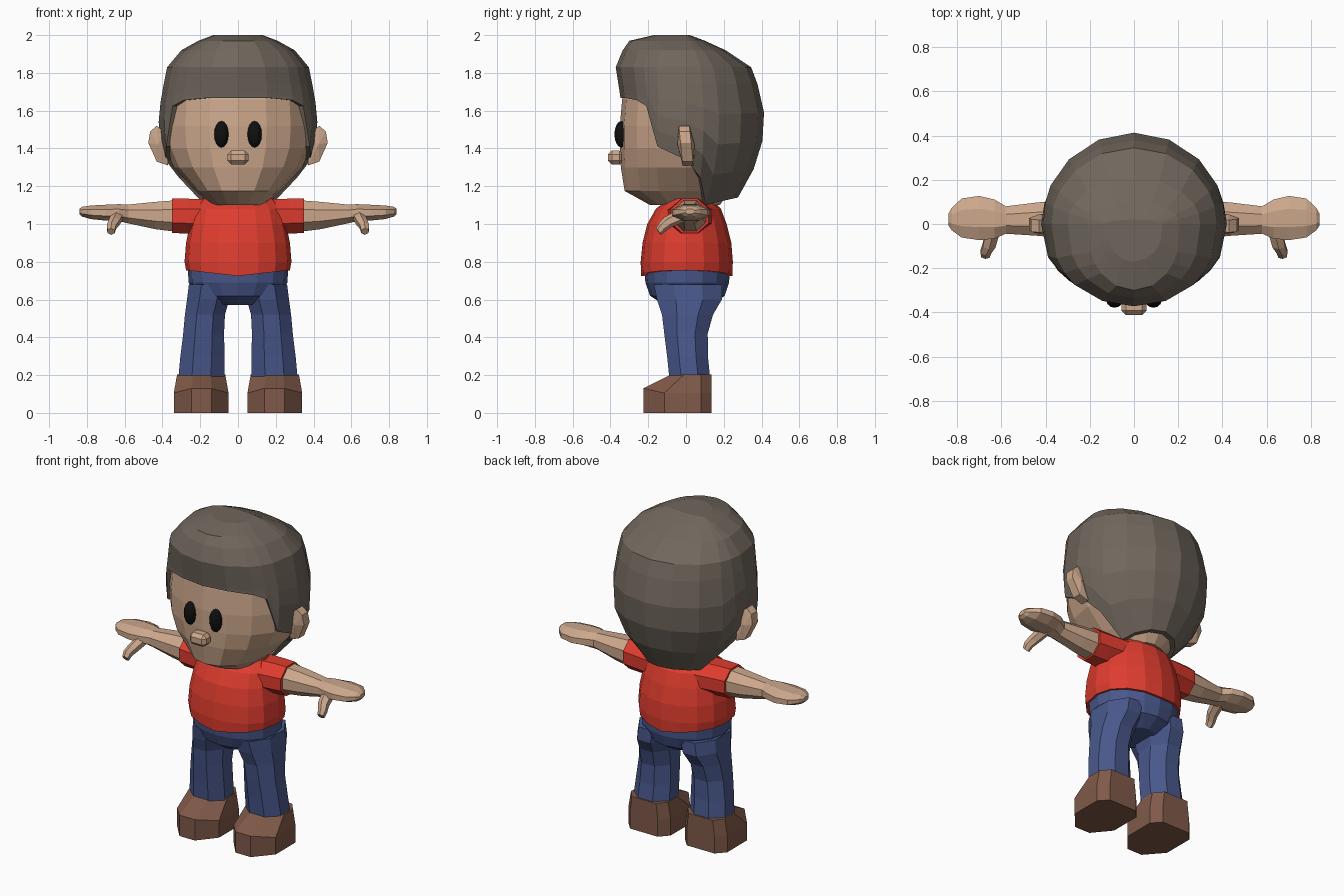
import bpy, bmesh, math
from mathutils import Vector

if "Cube" in bpy.data.objects:
    bpy.data.objects.remove(bpy.data.objects["Cube"])


def material(name, srgb):
    m = bpy.data.materials.new(name)
    lin = [((c / 255 + 0.055) / 1.055) ** 2.4 for c in srgb]
    m.diffuse_color = (*lin, 1)
    m.use_nodes = True
    m.node_tree.nodes["Principled BSDF"].inputs["Base Color"].default_value = m.diffuse_color
    return m


SKIN = material("skin", (205, 168, 140))
HAIR = material("dark_brown_hair", (112, 102, 92))
RED = material("red_cloth", (222, 60, 46))
BLUE = material("blue_denim", (73, 88, 140))
BROWN = material("brown_leather", (128, 90, 73))
BLACK = material("black", (16, 16, 16))


def finish(name, bm, mat, mirror=False, recalc=True):
    if recalc:
        bmesh.ops.recalc_face_normals(bm, faces=bm.faces[:])
    me = bpy.data.meshes.new(name)
    bm.to_mesh(me)
    bm.free()
    me.materials.append(mat)
    ob = bpy.data.objects.new(name, me)
    bpy.context.collection.objects.link(ob)
    if mirror:
        ob.modifiers.new("mirror", 'MIRROR').use_mirror_merge = False
    return ob


def loft(name, rings, mat, mirror=False, open_bottom=False):
    """Skin a stack of equal-length point rings and cap the ends."""
    bm = bmesh.new()
    rows = [[bm.verts.new(p) for p in r] for r in rings]
    n = len(rows[0])
    for a, b in zip(rows, rows[1:]):
        for i in range(n):
            j = (i + 1) % n
            bm.faces.new((a[i], a[j], b[j], b[i]))
    bm.faces.new(rows[-1])
    if not open_bottom:
        bm.faces.new(rows[0][::-1])
    return finish(name, bm, mat, mirror, not open_bottom)


def egg(z, w, front, back, deg, power=0.85):
    """Point on a round cross-section with its own front and back depth."""
    t = math.radians(deg)
    c = math.cos(t)
    y = -front * c ** power if c > 0 else -back * c
    return Vector((w * math.sin(t), y, z))


def lerp_table(table, z):
    if z <= table[0][0]:
        return table[0][1:]
    for a, b in zip(table, table[1:]):
        if z <= b[0]:
            f = (z - a[0]) / (b[0] - a[0])
            return [p + (q - p) * f for p, q in zip(a[1:], b[1:])]
    return table[-1][1:]


STEPS = [i * 22.5 for i in range(16)]

# Head: z, half width, front depth, back depth
head = [(1.10, .14, .19, .18), (1.175, .225, .325, .23), (1.30, .34, .345, .32),
        (1.40, .385, .35, .36), (1.52, .395, .35, .385), (1.66, .385, .338, .375),
        (1.76, .33, .29, .30)]
loft("head", [[egg(*r, d) for d in STEPS] for r in head], SKIN)

# Hair: a shell whose lower edge follows a hairline given per column
shape = [(1.09, .185, .20, .24), (1.14, .225, .26, .275), (1.25, .325, .34, .34),
         (1.35, .392, .36, .385), (1.42, .41, .362, .402), (1.54, .42, .362, .418),
         (1.67, .408, .347, .405), (1.83, .375, .372, .345), (1.92, .30, .335, .21),
         (1.97, .21, .30, .10), (2.0, .13, .17, .02)]
hairline = [(0, 1.668), (22.5, 1.668), (45, 1.655), (57, 1.625), (69, 1.41),
            (90, 1.34), (103, 1.245), (115, 1.10), (135, 1.12), (157.5, 1.135), (180, 1.14)]
columns = hairline + [(360 - d, z) for d, z in hairline[-2:0:-1]]


def hair_point(d, z):
    return egg(z, *lerp_table(shape, z), d)


rows = [[hair_point(d, z) * 0.88 + Vector((0, 0, z * 0.12)) for d, z in columns]]
for k in range(5):
    rows.append([hair_point(d, z + (1.74 - z) * k / 4) for d, z in columns])
for z in (1.83, 1.92, 1.97, 2.0):
    rows.append([hair_point(d, z) for d, _ in columns])
loft("hair", rows, HAIR, open_bottom=True)

# Ears: flattened blades leaning outward
bm = bmesh.new()
outline = [(.37, 1.31), (.43, 1.33), (.475, 1.43), (.465, 1.49), (.43, 1.52), (.38, 1.48)]
for x, z in outline:
    for y in (-.028, .028):
        bm.verts.new((x, y + (1.42 - z) * .1, z))
for y in (-.045, .045):
    bm.verts.new((.425, y, 1.42))
bmesh.ops.convex_hull(bm, input=bm.verts[:])
finish("ear", bm, SKIN, True)

# Eyes
bm = bmesh.new()
bmesh.ops.create_uvsphere(bm, u_segments=12, v_segments=8, radius=1)
for v in bm.verts:
    v.co = Vector((.088 + v.co.x * .038, -.343 + v.co.y * .036, 1.475 + v.co.z * .07))
finish("eye", bm, BLACK, True)

# Nose
bm = bmesh.new()
bmesh.ops.create_cube(bm, size=1)
for v in bm.verts:
    v.co = Vector((v.co.x * .112, -.372 + v.co.y * .08, 1.352 + v.co.z * .074))
bmesh.ops.bevel(bm, geom=bm.edges[:], offset=.02, segments=1, affect='EDGES')
finish("nose", bm, SKIN)

# Shirt body, hem slightly raised at the sides
shirt = [(.725, .275, .238, .245), (.80, .283, .24, .248), (.90, .275, .23, .24),
         (1.0, .255, .205, .215), (1.08, .235, .16, .185), (1.135, .19, .09, .13)]
rings = [[egg(*r, d, .75) for d in STEPS] for r in shirt]
for p in rings[0]:
    p.z += abs(p.x) * .11
loft("shirt", rings, RED)


def x_ring(x, cy, cz, ry, rz, n=8):
    k = 1 / math.cos(math.pi / n)
    return [Vector((x, cy + ry * k * math.cos(a), cz + rz * k * math.sin(a)))
            for a in ((i + .5) * math.tau / n for i in range(n))]


# Sleeves, arms and hands
loft("sleeve", [x_ring(.15, .02, 1.04, .12, .09), x_ring(.27, .02, 1.042, .108, .092),
                x_ring(.35, .02, 1.043, .1, .091)], RED, True)
arm = [(.32, .022, 1.042, .086, .084), (.44, .022, 1.045, .075, .072),
       (.58, .018, 1.053, .062, .05), (.63, .022, 1.06, .088, .045),
       (.70, .027, 1.06, .1, .042), (.78, .027, 1.062, .088, .036),
       (.825, .022, 1.065, .05, .026), (.84, .02, 1.066, .025, .014)]
loft("arm", [x_ring(*r) for r in arm], SKIN, True)

# Thumbs
thumb = [((.635, -.01, 1.05), .038), ((.655, -.095, 1.01), .033),
         ((.67, -.125, .985), .028), ((.672, -.145, .96), .022)]
axis = Vector((.05, -.8, -.6)).normalized()
u = axis.cross(Vector((1, 0, 0))).normalized()
v = axis.cross(u)
loft("thumb", [[Vector(c) + (u * math.cos(a) + v * math.sin(a)) * r
                for a in (i * math.tau / 6 for i in range(6))] for c, r in thumb], SKIN, True)

# Trousers: hips plus two legs
hips = [(.57, .10, .115, .13), (.62, .215, .19, .205), (.69, .262, .215, .228),
        (.76, .265, .222, .232)]
loft("hips", [[egg(*r, d, .8) for d in STEPS] for r in hips], BLUE)


def z_ring(z, cx, cy, rx, ry, n=8):
    k = 1 / math.cos(math.pi / n)
    return [Vector((cx + rx * k * math.cos(a), cy + ry * k * math.sin(a), z))
            for a in ((i + .5) * math.tau / n for i in range(n))]


leg = [(.18, .194, .02, .122, .108), (.30, .188, .008, .117, .108),
       (.42, .182, .0, .108, .115), (.52, .175, .008, .106, .135),
       (.60, .158, .018, .112, .172), (.68, .145, .01, .115, .18)]
loft("leg", [z_ring(*r) for r in leg], BLUE, True)

# Shoes: faceted sole outline, low toe and raised ankle
sole = [(.14, -.225), (.245, -.225), (.34, -.115), (.34, .08),
        (.29, .135), (.10, .135), (.05, .08), (.05, -.115)]
mid = [(x, y, .13 if y < -.2 else .105) for x, y in sole]
top = [(.195 + (x - .195) * .88, max(y, -.08) if y < -.2 else max(y, -.01), .203) for x, y in sole]
loft("shoe", [[(x, y, 0) for x, y in sole], mid, top], BROWN, True)
